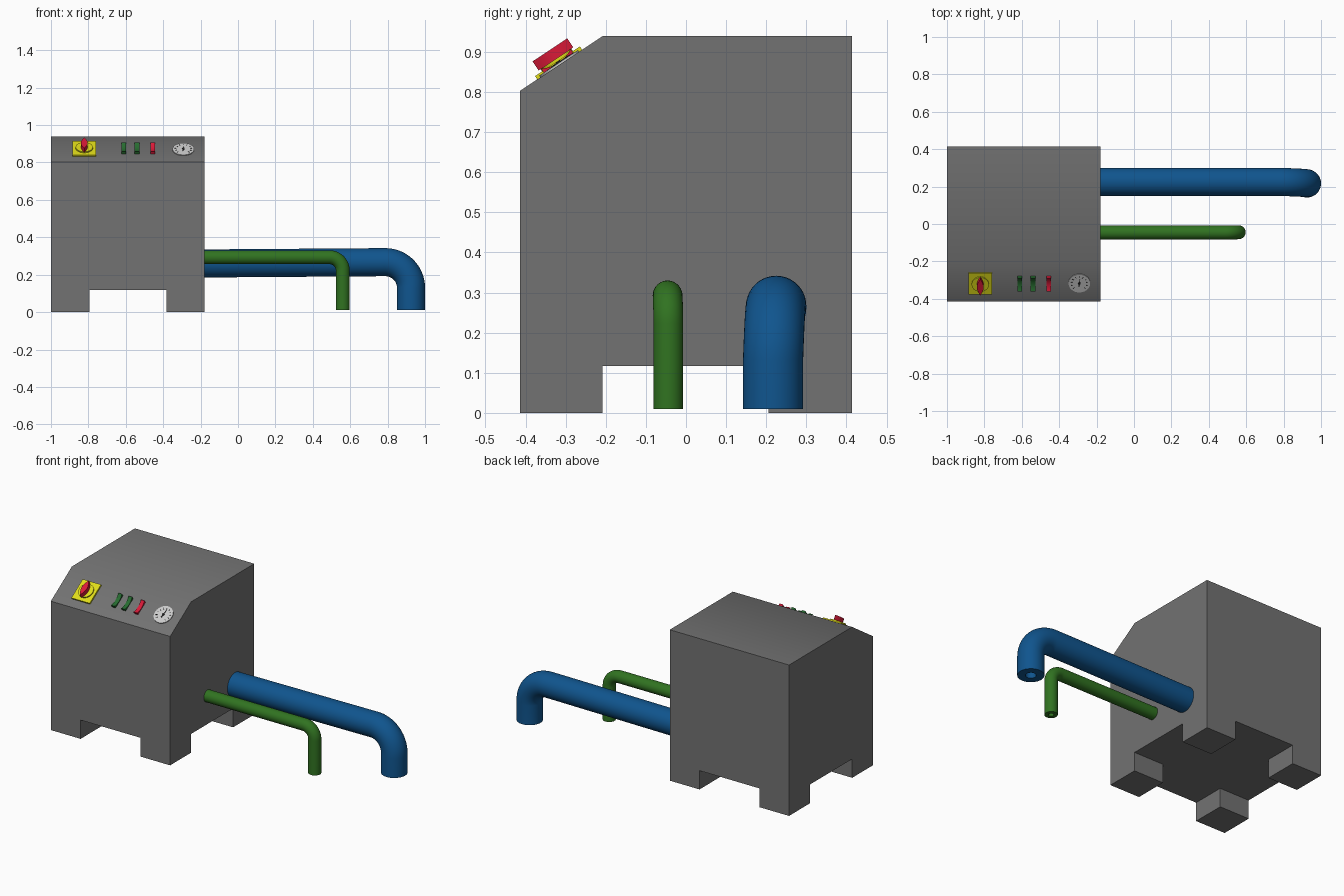
import bpy, bmesh, math
from mathutils import Matrix, Vector

if "Cube" in bpy.data.objects:
    bpy.data.objects.remove(bpy.data.objects["Cube"])


def material(name, rgb):
    m = bpy.data.materials.new(name)
    m.diffuse_color = (*rgb, 1)
    m.use_nodes = True
    m.node_tree.nodes["Principled BSDF"].inputs["Base Color"].default_value = m.diffuse_color
    return m


GREY = material("body_grey", (0.17, 0.17, 0.17))
BLUE = material("pipe_blue", (0.005, 0.09, 0.27))
GREEN = material("pipe_green", (0.03, 0.17, 0.015))
DGREEN = material("switch_green", (0.02, 0.15, 0.03))
RED = material("switch_red", (0.7, 0.01, 0.04))
YELLOW = material("plate_yellow", (0.75, 0.72, 0.01))
WHITE = material("dial_light", (0.65, 0.65, 0.65))
BLACK = material("dial_dark", (0.02, 0.02, 0.02))


def finish(name, bm, mat, angle=40):
    bmesh.ops.recalc_face_normals(bm, faces=bm.faces)
    me = bpy.data.meshes.new(name)
    bm.to_mesh(me)
    bm.free()
    ob = bpy.data.objects.new(name, me)
    bpy.context.collection.objects.link(ob)
    if mat:
        me.materials.append(mat)
    activate(ob)
    bpy.ops.object.shade_smooth_by_angle(angle=math.radians(angle))
    return ob


def activate(ob):
    bpy.ops.object.select_all(action='DESELECT')
    ob.select_set(True)
    bpy.context.view_layer.objects.active = ob


def add_prism(bm, pts, lo, hi, M=Matrix()):
    a = [bm.verts.new(M @ Vector((x, y, lo))) for x, y in pts]
    b = [bm.verts.new(M @ Vector((x, y, hi))) for x, y in pts]
    bm.faces.new(a)
    bm.faces.new(b)
    for i in range(len(pts)):
        j = (i + 1) % len(pts)
        bm.faces.new((a[i], a[j], b[j], b[i]))


def prism(name, pts, lo, hi, M=Matrix(), mat=None):
    bm = bmesh.new()
    add_prism(bm, pts, lo, hi, M)
    return finish(name, bm, mat)


def rect(x0, x1, y0, y1):
    return [(x0, y0), (x1, y0), (x1, y1), (x0, y1)]


def circle(r, n=40):
    return [(r * math.cos(i * math.tau / n), r * math.sin(i * math.tau / n)) for i in range(n)]


# Maps a (y, z) profile to an extrusion along x
ALONG_X = Matrix(((0, 0, 1), (1, 0, 0), (0, 1, 0))).to_4x4()

# Cabinet with sloped control panel
body = prism("cabinet", [(-.414, 0), (.414, 0), (.414, .94), (-.207, .94), (-.414, .803)],
             -1, -.178, ALONG_X, GREY)
# Crossed channels leave four feet
for area in (rect(-.795, -.383, -1, 1), rect(-2, 1, -.208, .206)):
    cutter = prism("channel_cutter", area, -.5, .117)
    cutter.hide_render = True
    mod = body.modifiers.new("channel", 'BOOLEAN')
    mod.operation, mod.object, mod.solver = 'DIFFERENCE', cutter, 'EXACT'
    activate(body)
    bpy.ops.object.modifier_apply(modifier=mod.name)
    bpy.data.objects.remove(cutter)
bpy.ops.object.shade_smooth_by_angle(angle=math.radians(40))


# Hollow pipes: straight run, quarter bend, drop
def pipe(name, x_end, y0, y1, z0, z1, r, r_in, bend, mat, n=40, steps=14):
    path = [((-.185, y0, z0), 0)]
    for i in range(steps + 1):
        a = math.pi / 2 * i / steps
        y = y0 + (y1 - y0) * i / steps
        path.append(((x_end - bend + bend * math.sin(a), y, z1 - bend + bend * math.cos(a)), a))
    path.append(((x_end, y1, .01), math.pi / 2))
    bm = bmesh.new()
    walls = []
    for rad in (r, r_in):
        rings = []
        for c, a in path:
            M = Matrix.Translation(c) @ Matrix.Rotation(a, 4, 'Y') @ ALONG_X
            rings.append([bm.verts.new(M @ Vector((u, v, 0))) for u, v in circle(rad, n)])
        walls.append(rings)
    outer, inner = walls
    strips = [pair for w in walls for pair in zip(w, w[1:])]
    strips += [(outer[0], inner[0]), (outer[-1], inner[-1])]
    for p, q in strips:
        for i in range(n):
            j = (i + 1) % n
            bm.faces.new((p[i], p[j], q[j], q[i]))
    return finish(name, bm, mat)


pipe("large_pipe", .925, .225, .217, .26, .267, .075, .03, .137, BLUE)
pipe("small_pipe", .56, -.046, -.044, .293, .293, .037, .015, .07, GREEN)

# Panel frame: local z points out of the slope
SLOPE = math.atan2(.137, .207)


def panel(x, y=-.315):
    z = .803 + (y + .414) * math.tan(SLOPE)
    return Matrix.Translation((x, y, z)) @ Matrix.Rotation(SLOPE, 4, 'X')


# Main switch: plate, collar and pointed handle
P = panel(-.822)
prism("switch_plate", rect(-.063, .063, -.067, .067), -.003, .01, P, YELLOW)
prism("switch_collar", circle(.046), .01, .017, P, YELLOW)
lens = [(.018 * math.cos(math.pi * t / 16), .052 * t / 8) for t in range(-8, 9)]
lens += [(-x, y) for x, y in lens[-2:0:-1]]
prism("switch_handle", lens, .017, .044, P, RED)

# Rocker switches with dished tops
vs = [.044 * i / 6 for i in range(-6, 7)]
rocker = [(-.044, -.003)] + [(v, .005 + .012 * (v / .044) ** 2) for v in vs] + [(.044, -.003)]
for name, x, mat in (("rocker_left", -.61, DGREEN), ("rocker_middle", -.54, DGREEN),
                     ("rocker_right", -.455, RED)):
    prism(name, rocker, -.0125, .0125, panel(x) @ ALONG_X, mat)

# Pressure gauge: dial, tick marks, needle and hub
G = panel(-.292)
prism("gauge_dial", circle(.058, 48), -.003, .005, G, WHITE)
bm = bmesh.new()
for i in range(11):
    R = G @ Matrix.Rotation(math.radians(-135 + 27 * i), 4, 'Z')
    add_prism(bm, rect(-.0016, .0016, .036, .047), .004, .006, R)
finish("gauge_ticks", bm, BLACK)
needle = [(-.003, -.022), (.003, -.022), (.0035, 0), (0, .034), (-.0035, 0)]
prism("gauge_needle", needle, .005, .0075, G @ Matrix.Rotation(-.12, 4, 'Z'), BLACK)
prism("gauge_hub", circle(.007, 16), .005, .009, G, BLACK)
